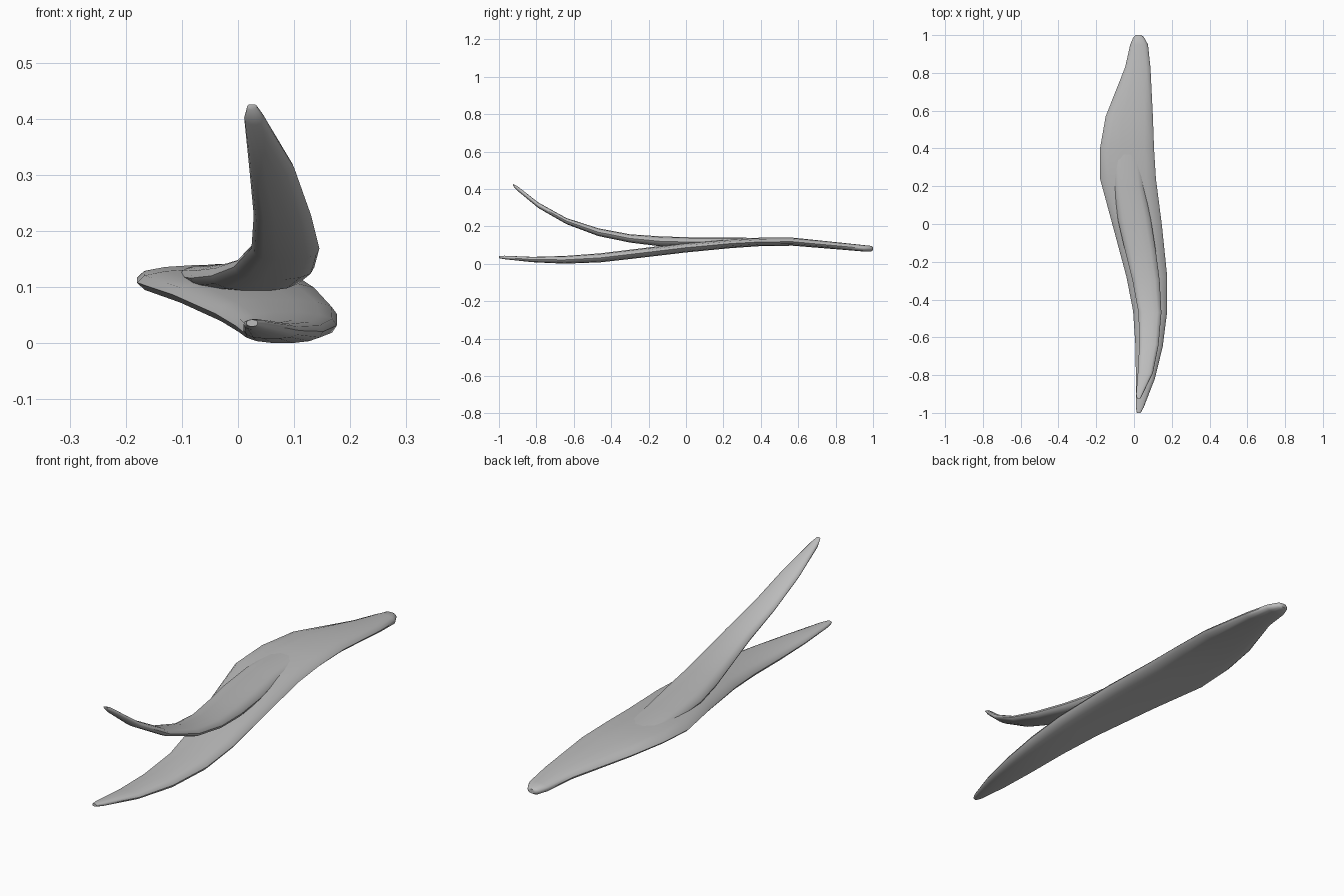
import bpy, bmesh, math

grey = bpy.data.materials.new("light grey")
grey.diffuse_color = (0.5, 0.5, 0.5, 1)

SIDES = 14


def blade(name, rows):
    """Loft flattened oval sections; each row is y, left x, right x, bottom z, top z."""
    bm = bmesh.new()
    rings = []
    for y, xl, xr, zb, zt in rows:
        ring = []
        for i in range(SIDES):
            a = 2 * math.pi * i / SIDES
            c, s = math.cos(a), math.sin(a)
            x = (xl + xr) / 2 + (xr - xl) / 2 * math.copysign(abs(c) ** 0.9, c)
            z = (zb + zt) / 2 + (zt - zb) / 2 * math.copysign(abs(s) ** 0.8, s)
            ring.append(bm.verts.new((x, y, z)))
        rings.append(ring)
    for r0, r1 in zip(rings, rings[1:]):
        for i in range(SIDES):
            j = (i + 1) % SIDES
            bm.faces.new((r0[i], r0[j], r1[j], r1[i]))
    bm.faces.new(rings[0])
    bm.faces.new(rings[-1])
    bmesh.ops.recalc_face_normals(bm, faces=bm.faces)
    mesh = bpy.data.meshes.new(name)
    bm.to_mesh(mesh)
    bm.free()
    mesh.materials.append(grey)
    ob = bpy.data.objects.new(name, mesh)
    bpy.context.collection.objects.link(ob)
    bpy.context.view_layer.objects.active = ob
    ob.select_set(True)
    bpy.ops.object.shade_smooth_by_angle(angle=math.radians(50))
    ob.select_set(False)


# long S-shaped leaf lying on the ground
blade("lower_leaf", [
    (-1.00, 0.015, 0.035, 0.030, 0.042),
    (-0.97, 0.010, 0.052, 0.024, 0.043),
    (-0.82, 0.010, 0.110, 0.008, 0.037),
    (-0.65, 0.008, 0.152, 0.000, 0.042),
    (-0.46, -0.005, 0.176, 0.007, 0.056),
    (-0.28, -0.040, 0.176, 0.027, 0.078),
    (0.00, -0.115, 0.147, 0.060, 0.112),
    (0.24, -0.180, 0.116, 0.083, 0.133),
    (0.40, -0.180, 0.106, 0.094, 0.140),
    (0.57, -0.150, 0.100, 0.096, 0.140),
    (0.83, -0.047, 0.087, 0.075, 0.113),
    (0.95, -0.020, 0.074, 0.065, 0.100),
    (0.99, -0.003, 0.052, 0.066, 0.096),
    (1.00, 0.010, 0.038, 0.072, 0.090),
])

# shorter leaf that splits off and curls upward
blade("upper_leaf", [
    (-0.925, 0.016, 0.034, 0.416, 0.426),
    (-0.90, 0.011, 0.046, 0.389, 0.414),
    (-0.79, 0.020, 0.100, 0.298, 0.328),
    (-0.64, 0.028, 0.130, 0.212, 0.245),
    (-0.47, 0.024, 0.145, 0.148, 0.190),
    (-0.30, -0.008, 0.136, 0.113, 0.158),
    (-0.14, -0.048, 0.115, 0.093, 0.147),
    (0.02, -0.085, 0.090, 0.090, 0.142),
    (0.20, -0.105, 0.052, 0.098, 0.141),
    (0.35, -0.110, 0.035, 0.105, 0.139),
    (0.50, -0.080, 0.020, 0.108, 0.134),
])
